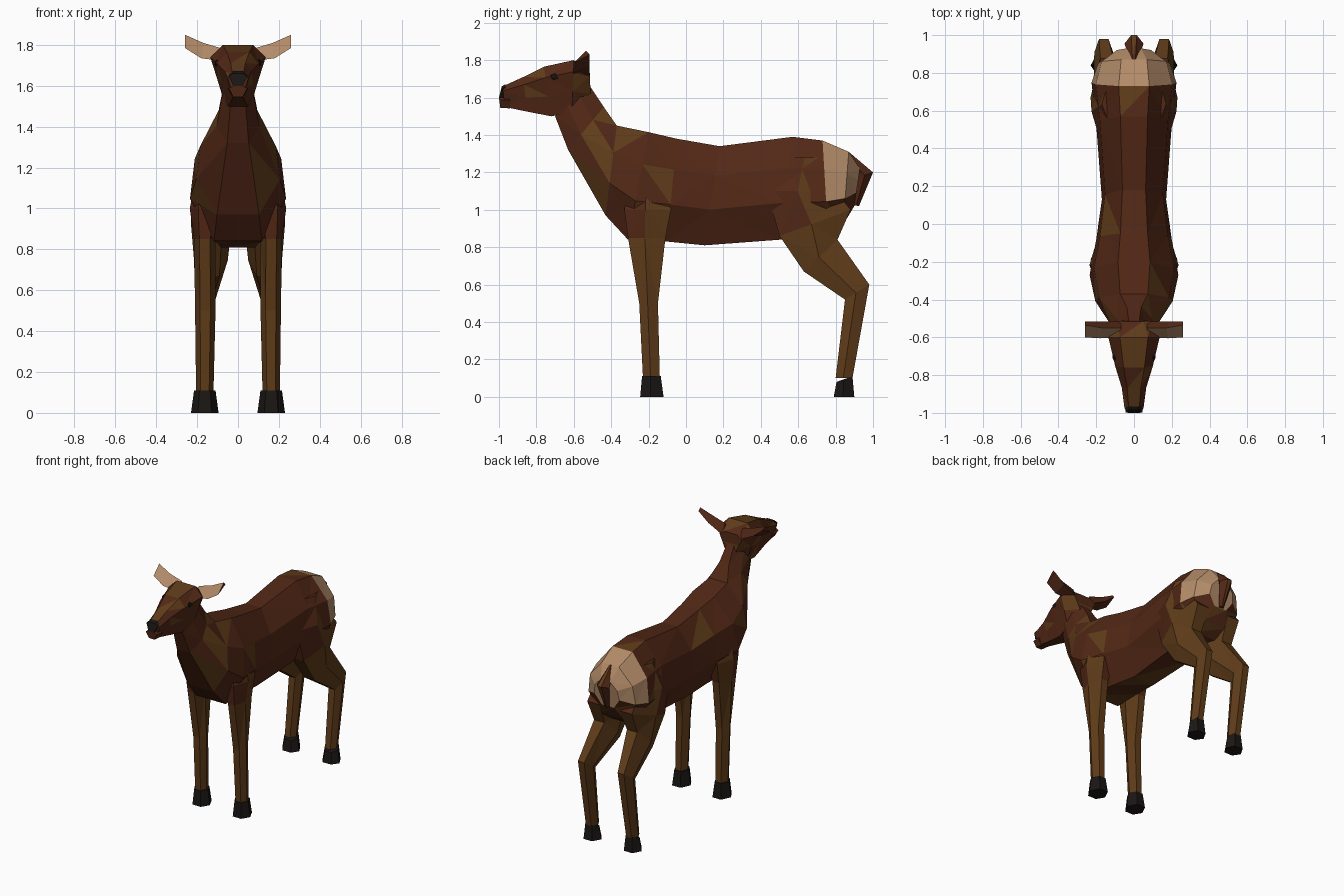
import bpy, bmesh, random
from mathutils import Vector

if "Cube" in bpy.data.objects:
    bpy.data.objects.remove(bpy.data.objects["Cube"])

random.seed(4)


def material(name, rgb):
    m = bpy.data.materials.new(name)
    m.diffuse_color = (*rgb, 1)
    m.use_nodes = True
    m.node_tree.nodes["Principled BSDF"].inputs["Base Color"].default_value = m.diffuse_color
    return m


BROWN = material("brown", (0.085, 0.021, 0.008))
TAWNY = material("tawny", (0.115, 0.045, 0.010))
CREAM = material("cream", (0.45, 0.26, 0.14))
BLACK = material("black", (0.010, 0.008, 0.007))
MATS = [BROWN, TAWNY, CREAM, BLACK]


def loft(name, rings, colour, facet=True, mottle=0.0):
    """Skin closed rings; colour(i, j) gives the material index of each face."""
    bm = bmesh.new()
    vs = [[bm.verts.new(p) for p in r] for r in rings]
    n = len(rings[0])
    for i in range(len(vs) - 1):
        for j in range(n):
            k = (j + 1) % n
            f = bm.faces.new((vs[i][j], vs[i][k], vs[i + 1][k], vs[i + 1][j]))
            f.material_index = colour(i, j)
    bm.faces.new(vs[0]).material_index = colour(0, 0)
    bm.faces.new(vs[-1]).material_index = colour(len(vs) - 2, 0)
    bmesh.ops.recalc_face_normals(bm, faces=bm.faces)
    if facet:
        bmesh.ops.triangulate(bm, faces=bm.faces)
    for f in bm.faces:
        if f.material_index == 0 and random.random() < mottle:
            f.material_index = 1
    me = bpy.data.meshes.new(name)
    bm.to_mesh(me)
    bm.free()
    for m in MATS:
        me.materials.append(m)
    ob = bpy.data.objects.new(name, me)
    bpy.context.collection.objects.link(ob)
    return ob


def trunk_ring(top, bottom, w, shape):
    """Symmetric ring between a top and a bottom (y, z) point."""
    a, b = Vector((0, *top)), Vector((0, *bottom))
    right = [a.lerp(b, t) + Vector((w * f, 0, 0)) for t, f in shape]
    left = [Vector((-p.x, p.y, p.z)) for p in reversed(right)]
    return right + left


def leg_ring(front, rear, x0, x1, s):
    """Six-sided ring between a front and a rear (y, z) point."""
    a, b = Vector((0, *front)), Vector((0, *rear))
    sect = [(0, .25), (0, .75), (.45, 1), (1, .75), (1, .25), (.45, 0)]
    return [a.lerp(b, u) + Vector((s * (x0 + (x1 - x0) * v), 0, 0)) for u, v in sect]


# Body and neck, from rump to throat; cream patch on the rump
BODY = [(0, .36), (.3, .9), (.64, 1), (1, .5)]
body = [((.93, 1.22), (.90, 1.02), .10),
        ((.87, 1.31), (.84, .92), .19),
        ((.73, 1.37), (.76, .86), .225),
        ((.57, 1.39), (.50, .84), .20),
        ((.18, 1.34), (.10, .81), .17),
        ((-.05, 1.38), (-.10, .83), .20),
        ((-.20, 1.415), (-.31, .84), .235),
        ((-.37, 1.45), (-.43, .97), .205),
        ((-.44, 1.55), (-.63, 1.32), .105),
        ((-.52, 1.67), (-.70, 1.50), .075)]
loft("body", [trunk_ring(*r, BODY) for r in body],
     lambda i, j: 2 if i < 2 and j not in (2, 3, 4) else 0, mottle=.15)

# Head, from nape to muzzle
HEAD = [(0, .55), (.22, 1), (.6, .75), (1, .5)]
head = [((-.515, 1.74), (-.51, 1.62), .09),
        ((-.60, 1.80), (-.61, 1.52), .135),
        ((-.76, 1.765), (-.72, 1.50), .10),
        ((-.87, 1.71), (-.85, 1.525), .065),
        ((-.98, 1.66), (-.97, 1.55), .05)]
loft("head", [trunk_ring(*r, HEAD) for r in head], lambda i, j: 0, mottle=.25)

# Nose pad and mouth
loft("nose", [trunk_ring((-.965, 1.672), (-.965, 1.60), .042, HEAD),
              trunk_ring((-.985, 1.66), (-1.0, 1.60), .046, HEAD)], lambda i, j: 3)
loft("chin", [trunk_ring((-.94, 1.60), (-.94, 1.542), .05, HEAD),
              trunk_ring((-1.0, 1.60), (-.993, 1.545), .045, HEAD)], lambda i, j: 0)

# Tail
TAIL = [(0, .3), (.5, 1), (1, .3)]
loft("tail", [trunk_ring((.87, 1.31), (.87, 1.25), .025, TAIL),
              trunk_ring((1.0, 1.20), (.91, 1.17), .05, TAIL),
              trunk_ring((.925, 1.02), (.895, 1.025), .02, TAIL)], lambda i, j: 0, mottle=.2)

front = [((-.30, 1.18), (-.10, 1.18), .05, .20),
         ((-.33, 1.00), (-.08, 1.00), .07, .236),
         ((-.31, .85), (-.11, .85), .11, .215),
         ((-.25, .50), (-.15, .50), .11, .21),
         ((-.23, .10), (-.14, .10), .12, .205)]
hind = [((.55, 1.28), (.74, 1.28), .05, .17),
        ((.43, 1.10), (.80, 1.10), .03, .225),
        ((.50, .86), (.88, 1.00), .03, .23),
        ((.63, .67), (.81, .84), .05, .215),
        ((.85, .52), (.98, .60), .11, .21),
        ((.80, .10), (.89, .10), .12, .205)]
front_hoof = [((-.235, .11), (-.135, .11), .11, .215), ((-.245, 0), (-.12, 0), .095, .23)]
hind_hoof = [((.805, .08), (.89, .11), .11, .215), ((.79, 0), (.90, 0), .095, .23)]

for side, s in (("right", 1), ("left", -1)):
    # Legs and hooves
    for name, rings, c in (("front_leg", front, 1), ("hind_leg", hind, 1),
                           ("front_hoof", front_hoof, 3), ("hind_hoof", hind_hoof, 3)):
        loft(f"{name}_{side}", [leg_ring(*r, s) for r in rings],
             lambda i, j: c if c == 3 or i > 1 or j == 2 else 0)

    # Ears: lower rim, back ridge, upper rim at base, middle and tip
    ear = [[(.07, -.60, 1.72), (.07, -.515, 1.71), (.07, -.55, 1.78)],
           [(.18, -.605, 1.735), (.18, -.515, 1.765), (.17, -.55, 1.81)],
           [(.26, -.60, 1.785), (.26, -.515, 1.83), (.26, -.535, 1.85)]]
    loft(f"ear_{side}", [[(s * x, y, z) for x, y, z in r] for r in ear],
         lambda i, j: 2 if j == 2 and i >= 0 else 0, facet=False)

    # Eyes
    bpy.ops.mesh.primitive_ico_sphere_add(subdivisions=1, radius=1,
                                          location=(s * .102, -.70, 1.712))
    eye = bpy.context.object
    eye.name = f"eye_{side}"
    eye.scale = (.014, .028, .02)
    eye.data.materials.append(BLACK)
